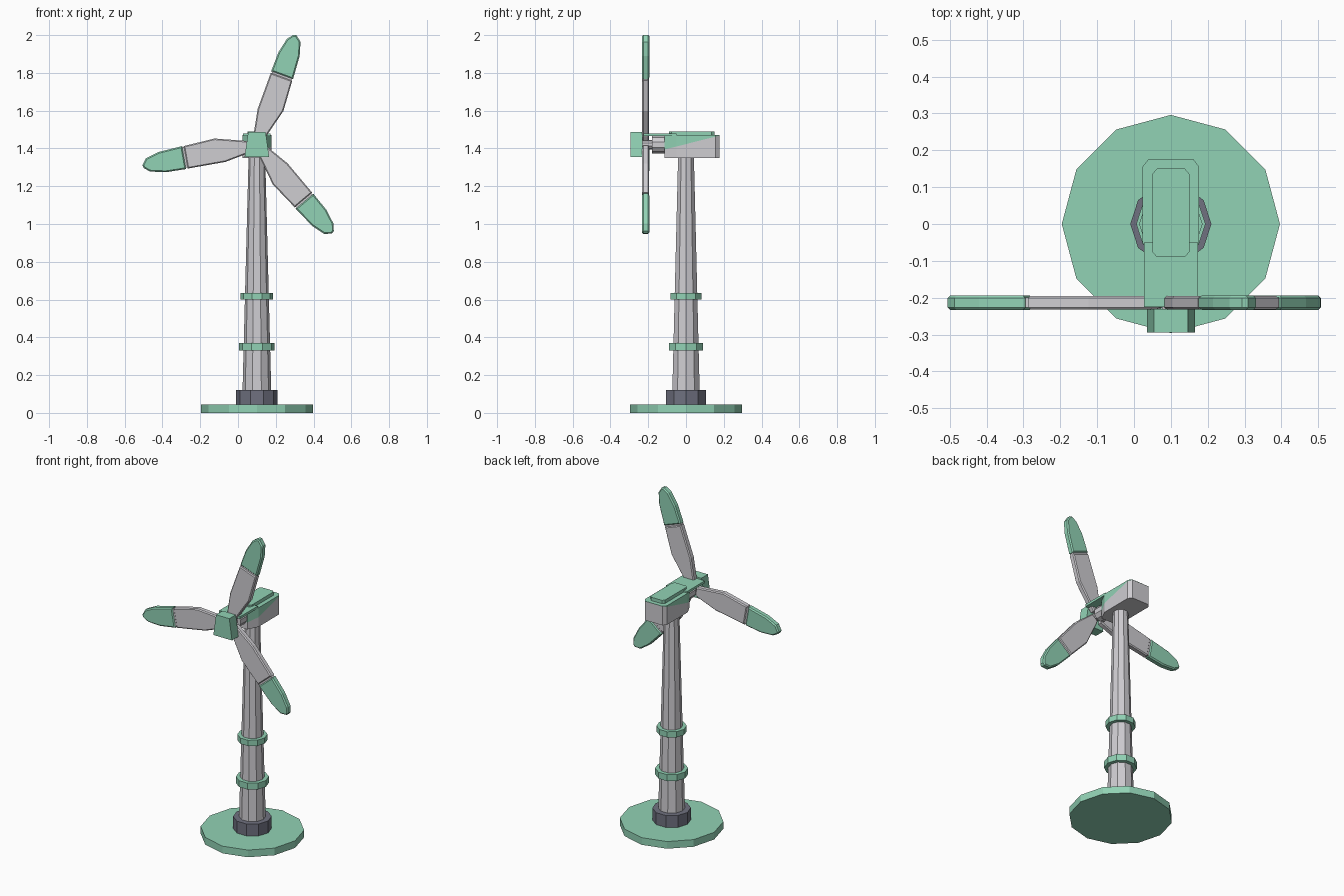
import bpy, bmesh, math
from mathutils import Vector, Matrix

if "Cube" in bpy.data.objects:
    bpy.data.objects.remove(bpy.data.objects["Cube"])

CX = 0.1                    # tower axis
HUB_Z = 1.42                # rotor axis height


def material(name, rgb):
    m = bpy.data.materials.new(name)
    m.diffuse_color = (*rgb, 1)
    m.use_nodes = True
    m.node_tree.nodes["Principled BSDF"].inputs["Base Color"].default_value = m.diffuse_color
    return m


GREEN = material("mint green", (0.285, 0.645, 0.46))
GREY = material("light grey", (0.62, 0.61, 0.64))
DARK = material("slate grey", (0.16, 0.165, 0.215))


def finish(name, bm, *mats):
    bmesh.ops.recalc_face_normals(bm, faces=bm.faces)
    me = bpy.data.meshes.new(name)
    bm.to_mesh(me)
    bm.free()
    ob = bpy.data.objects.new(name, me)
    for m in mats:
        me.materials.append(m)
    bpy.context.collection.objects.link(ob)
    return ob


def frustum(name, sides, r0, r1, z0, z1, mat):
    """Flat-sided upright column on the tower axis."""
    bm = bmesh.new()
    bmesh.ops.create_cone(bm, cap_ends=True, segments=sides, radius1=r0, radius2=r1, depth=z1 - z0)
    # put a corner on +x
    corner = max(bm.verts, key=lambda v: v.co.x).co
    bm.transform(Matrix.Translation((CX, 0, (z0 + z1) / 2)) @ Matrix.Rotation(-math.atan2(corner.y, corner.x), 4, 'Z'))
    return finish(name, bm, mat)


def prism(points, depth):
    """Extrude a flat outline upward from z = 0."""
    bm = bmesh.new()
    face = bm.faces.new([bm.verts.new((x, y, 0)) for x, y in points])
    top = bmesh.ops.extrude_face_region(bm, geom=[face])['geom']
    for v in top:
        if isinstance(v, bmesh.types.BMVert):
            v.co.z += depth
    bmesh.ops.recalc_face_normals(bm, faces=bm.faces)
    return bm


def mirrored(half):
    return half + [(-x, y) for x, y in reversed(half)]


def bevel_rim(bm, width, test):
    edges = [e for e in bm.edges if test(e)]
    bmesh.ops.bevel(bm, geom=edges, offset=width, segments=1, affect='EDGES', profile=0.5)


# Base and tower
frustum("base_disc", 12, 0.296, 0.296, 0, 0.045, GREEN)
frustum("tower_collar", 10, 0.11, 0.11, 0.045, 0.12, DARK)
frustum("tower", 10, 0.076, 0.044, 0.12, 1.355, GREY)
frustum("lower_ring", 10, 0.094, 0.094, 0.33, 0.37, GREEN)
frustum("upper_ring", 10, 0.086, 0.086, 0.6, 0.636, GREEN)

# Nacelle: tapered nose, clipped rear corners, slanting green upper part
bm = prism(mirrored([(0.045, -0.115), (0.077, -0.05), (0.077, 0.155), (0.06, 0.177)]), 0.12)
bm.transform(Matrix.Translation((CX, 0, 1.35)))
point = Vector((CX, -0.115, 1.394))
normal = Vector((0, -0.071, 0.28)).normalized()
bmesh.ops.bisect_plane(bm, geom=bm.verts[:] + bm.edges[:] + bm.faces[:], plane_co=point, plane_no=normal)
for f in bm.faces:
    f.material_index = int((f.calc_center_median() - point).dot(normal) > 0)
finish("nacelle", bm, GREY, GREEN)

# Raised roof panel with clipped corners
bm = prism(mirrored([(0.038, -0.09), (0.05, -0.076), (0.05, 0.136), (0.038, 0.15)]), 0.022)
bm.transform(Matrix.Translation((CX, 0, 1.469)))
finish("roof_panel", bm, GREEN)

# Thin cover between nacelle and rotor
bm = prism(mirrored([(0.073, -0.225), (0.073, -0.05)]), 0.015)
bm.transform(Matrix.Translation((CX, 0, 1.465)))
finish("neck_cover", bm, GREEN)


def rotor_shaft(name, radius, y0, y1, mat):
    bm = bmesh.new()
    bmesh.ops.create_cone(bm, cap_ends=True, segments=10, radius1=radius, radius2=radius, depth=y1 - y0)
    bm.transform(Matrix.Translation((CX, (y0 + y1) / 2, HUB_Z)) @ Matrix.Rotation(math.pi / 2, 4, 'X'))
    finish(name, bm, mat)


rotor_shaft("bearing_housing", 0.046, -0.18, -0.11, GREY)
rotor_shaft("drive_shaft", 0.025, -0.235, -0.17, GREY)

# Hub block, wider at the bottom; prism z becomes -y
TO_FRONT = Matrix.Rotation(math.pi / 2, 4, 'X')
bm = prism([(-0.065, -0.065), (0.065, -0.065), (0.046, 0.067), (-0.046, 0.067)], 0.065)
bm.transform(Matrix.Translation((CX, -0.23, HUB_Z)) @ TO_FRONT)
finish("hub", bm, GREEN)

# Blades: grey body, narrow recessed joint and green tip
BODY = [(0.03, -0.022), (0.055, -0.03), (0.215, -0.071), (0.383, -0.06),
        (0.383, 0.061), (0.18, 0.061), (0.05, 0.036), (0.03, 0.03)]
JOINT = [(0.375, -0.055), (0.4, -0.055), (0.4, 0.055), (0.375, 0.055)]
TIP = [(0.391, -0.061), (0.519, -0.052), (0.591, -0.031), (0.616, 0.002),
       (0.612, 0.018), (0.581, 0.042), (0.5, 0.06), (0.391, 0.062)]


def blade_part(name, outline, angle, depth, bevel, mat):
    bm = prism(outline, depth)
    if bevel:
        bevel_rim(bm, bevel, lambda e: abs(e.verts[0].co.z - e.verts[1].co.z) < 1e-5)
    bm.transform(Matrix.Translation((CX, -0.2135 + depth / 2, HUB_Z)) @ TO_FRONT @ Matrix.Rotation(angle, 4, 'Z'))
    finish(name, bm, mat)


for i in range(3):
    a = math.radians(70 + 120 * i)
    blade_part(f"blade_body_{i + 1}", BODY, a, 0.037, 0.006, GREY)
    blade_part(f"blade_joint_{i + 1}", JOINT, a, 0.027, 0, GREY)
    blade_part(f"blade_tip_{i + 1}", TIP, a, 0.039, 0.007, GREEN)
